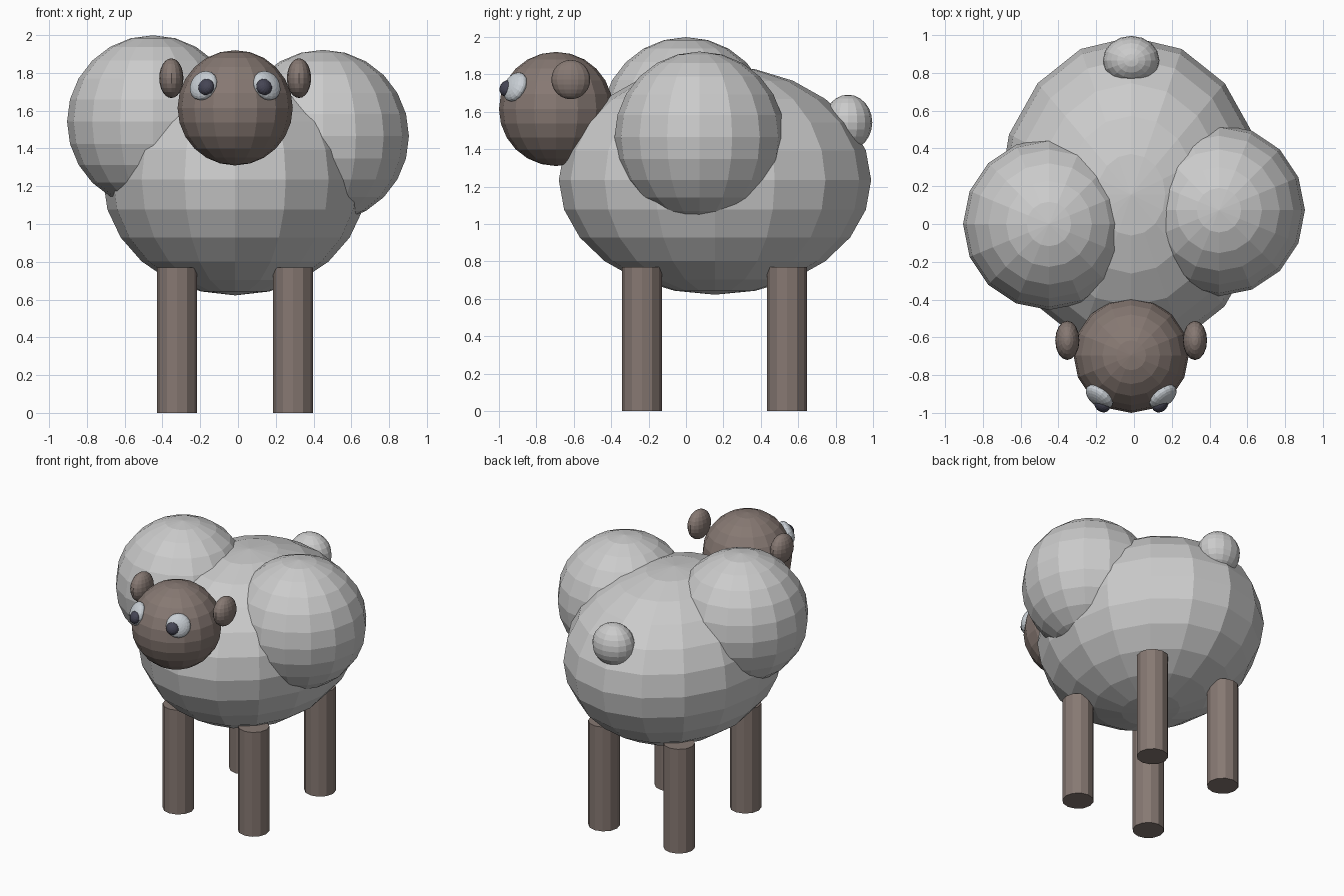
import bpy
from mathutils import Vector

if "Cube" in bpy.data.objects:
    bpy.data.objects.remove(bpy.data.objects["Cube"])

CX = -0.015  # symmetry plane of the animal


def material(name, rgb):
    m = bpy.data.materials.new(name)
    m.diffuse_color = (*rgb, 1)
    m.use_nodes = True
    m.node_tree.nodes["Principled BSDF"].inputs["Base Color"].default_value = m.diffuse_color
    return m


WOOL = material("wool", (0.82, 0.82, 0.79))
SKIN = material("skin", (0.24, 0.19, 0.17))
EYE = material("eye_white", (0.58, 0.62, 0.66))
DARK = material("pupil", (0.06, 0.06, 0.09))


def ball(name, loc, radii, mat, normal=None):
    """Low-poly ellipsoid; its local z can be aimed along a normal."""
    bpy.ops.mesh.primitive_uv_sphere_add(segments=16, ring_count=12, radius=1, location=loc)
    ob = bpy.context.object
    ob.name = name
    ob.scale = radii
    if normal is not None:
        ob.rotation_euler = normal.to_track_quat('Z', 'Y').to_euler()
    ob.data.materials.append(mat)
    return ob


# Woolly body, two shoulder puffs and tail
ball("body", (CX, 0.155, 1.235), (0.70, 0.835, 0.613), WOOL)
ball("left_wool_puff", (-0.45, 0.0, 1.542), (0.455, 0.455, 0.457), WOOL)
ball("right_wool_puff", (0.45, 0.073, 1.465), (0.455, 0.455, 0.457), WOOL)
ball("tail", (CX, 0.866, 1.543), (0.15, 0.13, 0.148), WOOL)

# Head
head = Vector((CX, -0.695, 1.615))
ball("head", head, (0.305, 0.305, 0.305), SKIN)

# Ears, eyes and legs, mirrored on both sides
for side, s in (("left", -1), ("right", 1)):
    ball(side + "_ear", (CX + s * 0.338, -0.616, 1.772), (0.064, 0.104, 0.105), SKIN)
    eye = Vector((CX + s * 0.168, -0.914, 1.733))
    out = (eye - head).normalized()
    ball(side + "_eye", eye, (0.083, 0.083, 0.042), EYE, out)
    ball(side + "_pupil", (CX + s * 0.153, -0.957, 1.725), (0.045, 0.045, 0.036), DARK, out)
    for end, y in (("front", -0.235), ("back", 0.54)):
        bpy.ops.mesh.primitive_cylinder_add(vertices=12, radius=0.106, depth=0.77,
                                            location=(CX + s * 0.307, y, 0.385))
        leg = bpy.context.object
        leg.name = f"{end}_{side}_leg"
        leg.data.materials.append(SKIN)
